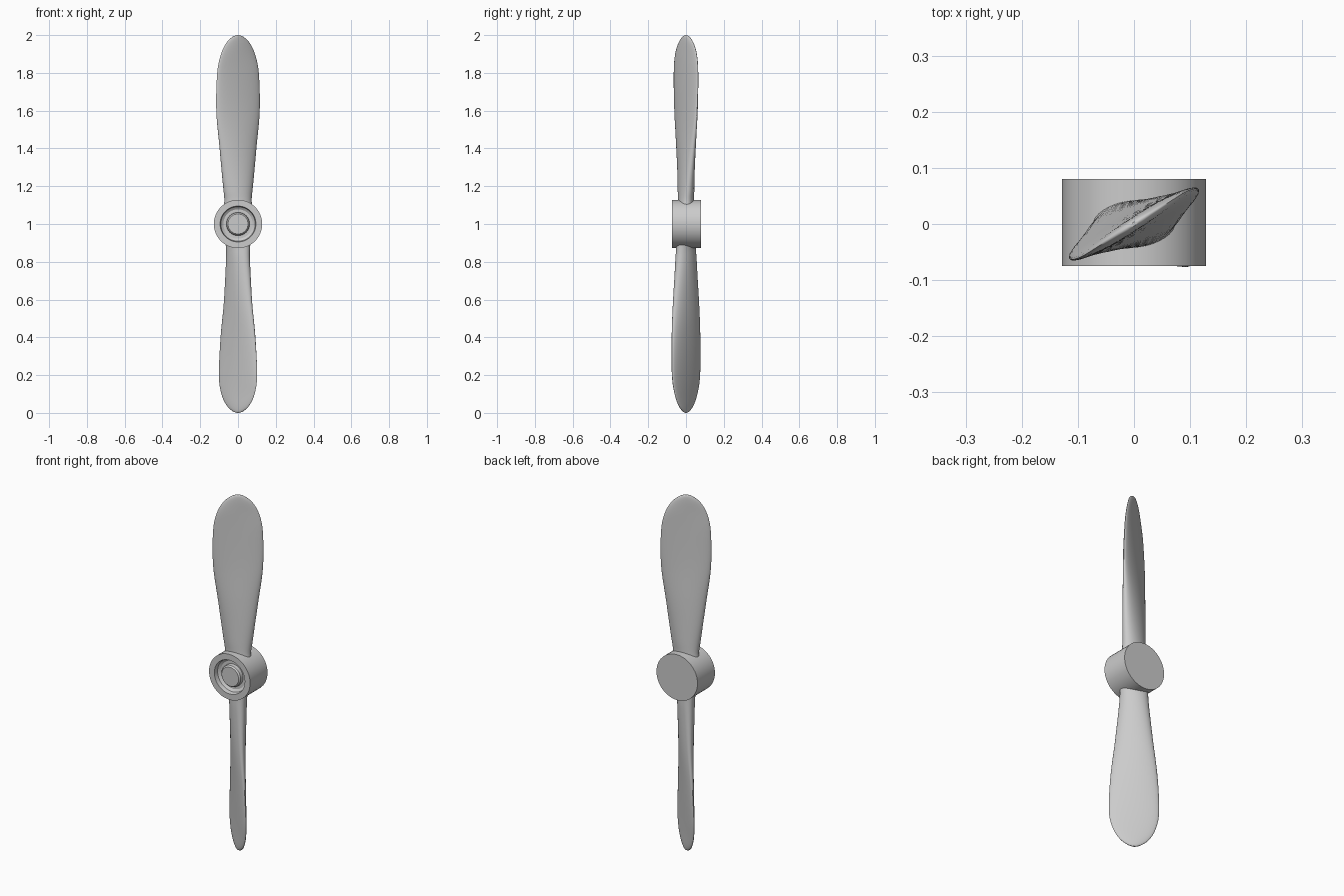
import bpy, bmesh, math
from mathutils import Matrix, Vector

if "Cube" in bpy.data.objects:
    bpy.data.objects.remove(bpy.data.objects["Cube"])

HUB_Z = 1.0
SIDES = 48


def finish(bm, name, angle):
    bmesh.ops.recalc_face_normals(bm, faces=bm.faces)
    mesh = bpy.data.meshes.new(name)
    bm.to_mesh(mesh)
    bm.free()
    obj = bpy.data.objects.new(name, mesh)
    bpy.context.collection.objects.link(obj)
    bpy.ops.object.select_all(action='DESELECT')
    obj.select_set(True)
    bpy.context.view_layer.objects.active = obj
    bpy.ops.object.shade_smooth_by_angle(angle=math.radians(angle))
    return obj


def loft(bm, rings):
    """Bridge equal-length closed rings and cap both ends."""
    loops = [[bm.verts.new(p) for p in ring] for ring in rings]
    n = len(loops[0])
    for a, b in zip(loops, loops[1:]):
        for i in range(n):
            j = (i + 1) % n
            bm.faces.new((a[i], a[j], b[j], b[i]))
    bm.faces.new(loops[0])
    bm.faces.new(loops[-1])


def smooth_stations(stations, steps=5):
    """Catmull-Rom interpolation of the blade stations."""
    pts = [Vector(s) for s in stations]
    pts = [pts[0]] + pts + [pts[-1]]
    out = []
    for p0, p1, p2, p3 in zip(pts, pts[1:], pts[2:], pts[3:]):
        for k in range(steps):
            t = k / steps
            out.append(0.5 * (2 * p1 + (p2 - p0) * t
                              + (2 * p0 - 5 * p1 + 4 * p2 - p3) * t * t
                              + (3 * p1 - p0 - 3 * p2 + p3) * t ** 3))
    return out + [pts[-1]]


def blade(name, stations, flip):
    """Twisted blade; stations are (radius, half chord, half thickness, degrees)."""
    rings = []
    for r, a, b, deg in smooth_stations(stations):
        ring = []
        for i in range(32):
            t = 2 * math.pi * i / 32
            p = Vector((a * math.cos(t), b * math.sin(t), r))
            ring.append(Matrix.Rotation(math.radians(deg), 3, 'Z') @ p)
        rings.append(ring)
    bm = bmesh.new()
    loft(bm, rings)
    if flip:
        bm.transform(Matrix.Rotation(math.pi, 4, 'Y'))
    bm.transform(Matrix.Translation((0, 0, HUB_Z)))
    return finish(bm, name, 50)


# Hub: turned profile (radius, y) with a dished front and central boss
profile = [(0.128, 0.08), (0.128, -0.075), (0.095, -0.075), (0.091, -0.052),
           (0.078, -0.043), (0.062, -0.043), (0.060, -0.062), (0.053, -0.070)]
hub_rings = [[(r * math.cos(2 * math.pi * i / SIDES), y,
               HUB_Z + r * math.sin(2 * math.pi * i / SIDES))
              for i in range(SIDES)] for r, y in profile]
bm = bmesh.new()
loft(bm, hub_rings)
finish(bm, "hub", 30)

# Upper blade
blade("upper_blade", [
    (0.09, 0.076, 0.044, 3), (0.13, 0.073, 0.042, 7), (0.20, 0.081, 0.041, 14),
    (0.40, 0.105, 0.034, 23), (0.60, 0.129, 0.023, 27), (0.80, 0.127, 0.016, 30),
    (0.90, 0.106, 0.013, 32), (0.96, 0.072, 0.011, 32), (0.99, 0.035, 0.008, 32),
    (1.00, 0.008, 0.003, 32)], False)

# Lower blade, turned half way round the hub axis and a little steeper
blade("lower_blade", [
    (0.09, 0.073, 0.044, 27), (0.13, 0.071, 0.042, 33), (0.20, 0.075, 0.041, 39),
    (0.40, 0.095, 0.034, 42), (0.60, 0.117, 0.025, 39), (0.80, 0.125, 0.017, 36),
    (0.90, 0.106, 0.013, 34), (0.96, 0.072, 0.011, 33), (0.99, 0.035, 0.008, 32),
    (1.00, 0.008, 0.003, 32)], True)
